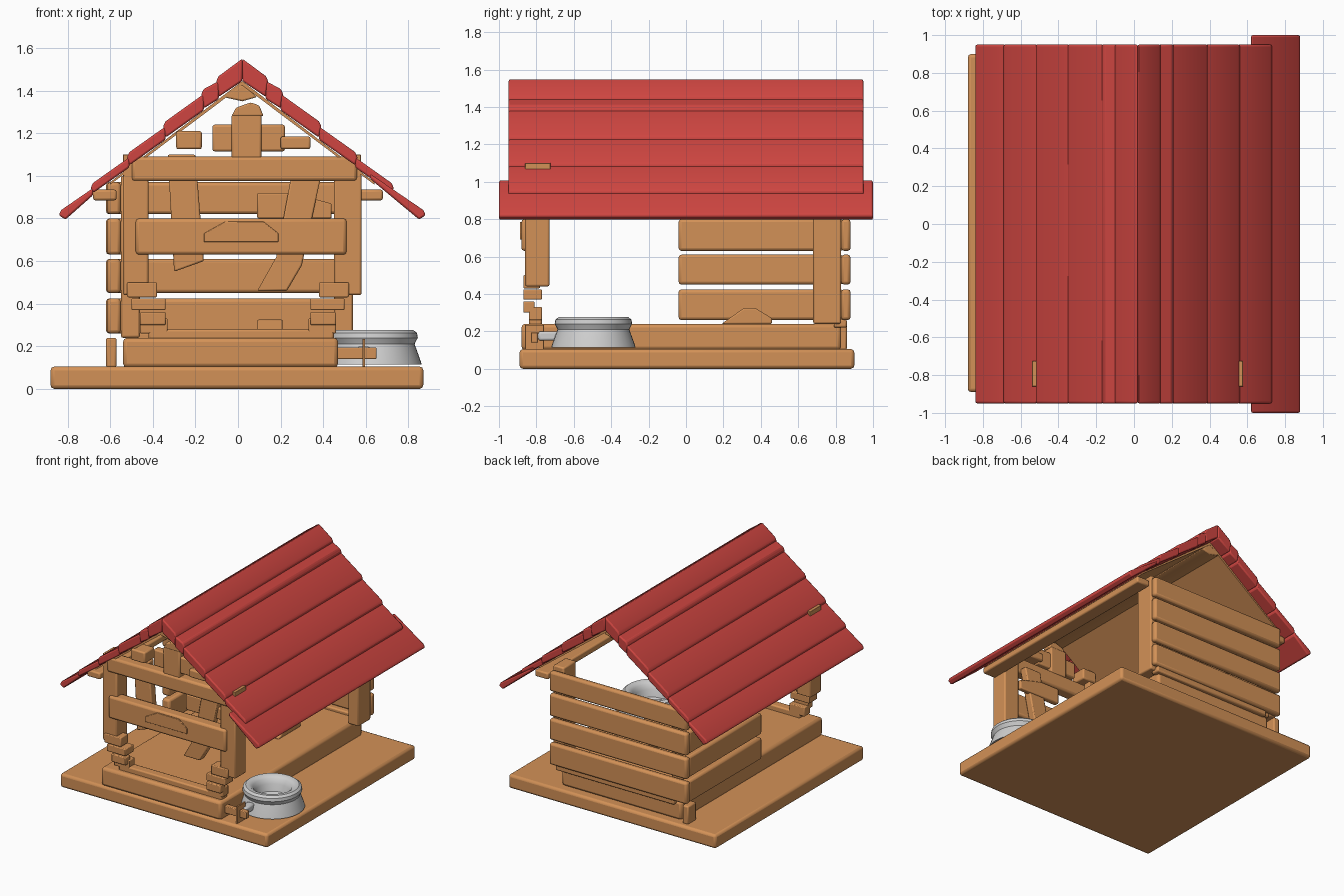
import bpy, math
from mathutils import Matrix

if "Cube" in bpy.data.objects:
    bpy.data.objects.remove(bpy.data.objects["Cube"])


def material(name, rgb):
    m = bpy.data.materials.new(name)
    m.diffuse_color = (*rgb, 1)
    m.use_nodes = True
    m.node_tree.nodes["Principled BSDF"].inputs["Base Color"].default_value = m.diffuse_color
    return m


WOOD = material("warm_wood", (0.65, 0.285, 0.095))
RED = material("roof_red", (0.62, 0.06, 0.052))
METAL = material("light_metal", (0.62, 0.62, 0.62))


def finish(ob, mat, bevel=0.0, seg=2):
    ob.data.materials.append(mat)
    bpy.ops.object.select_all(action='DESELECT')
    bpy.context.view_layer.objects.active = ob
    ob.select_set(True)
    if bevel:
        b = ob.modifiers.new("soft_edges", 'BEVEL')
        b.width, b.segments = bevel, seg
    bpy.ops.object.shade_smooth_by_angle(angle=math.radians(35))
    return ob


def mesh(name, verts, faces):
    me = bpy.data.meshes.new(name)
    me.from_pydata(verts, [], faces)
    ob = bpy.data.objects.new(name, me)
    bpy.context.collection.objects.link(ob)
    return ob


def extrude(name, pts, y0, y1, mat=WOOD, bevel=0.008):
    """Extrude a clockwise-or-not x/z outline along y."""
    area = sum(a[0] * b[1] - b[0] * a[1] for a, b in zip(pts, pts[1:] + pts[:1]))
    if area < 0:
        pts = pts[::-1]
    n = len(pts)
    verts = [(x, y, z) for y in (y0, y1) for x, z in pts]
    faces = [tuple(range(n)), tuple(range(2 * n - 1, n - 1, -1))]
    faces += [(i, i + n, (i + 1) % n + n, (i + 1) % n) for i in range(n)]
    return finish(mesh(name, verts, faces), mat, bevel)


def box(name, x, y, z, mat=WOOD, bevel=0.01):
    return extrude(name, [(x[0], z[0]), (x[1], z[0]), (x[1], z[1]), (x[0], z[1])],
                   y[0], y[1], mat, bevel)


def lathe(name, profile, loc, mat, n=40):
    verts, faces = [], []
    for r, z in profile:
        for i in range(n):
            a = 2 * math.pi * i / n
            verts.append((r * math.cos(a), r * math.sin(a), z))
    for k in range(len(profile) - 1):
        for i in range(n):
            j = (i + 1) % n
            faces.append((k * n + i, k * n + j, (k + 1) * n + j, (k + 1) * n + i))
    faces.append(tuple(range(n - 1, -1, -1)))
    top = (len(profile) - 1) * n
    faces.append(tuple(range(top, top + n)))
    ob = mesh(name, verts, faces)
    ob.location = loc
    return finish(ob, mat)


# Ground board and raised floor
box("base_board", (-0.88, 0.87), (-0.89, 0.90), (0, 0.105), bevel=0.018)
box("raised_floor", (-0.54, 0.47), (-0.88, 0.83), (0.10, 0.24), bevel=0.02)

# Plank walls: full back, half-length left side
for i, (z0, z1) in enumerate([(0.26, 0.425), (0.45, 0.61), (0.63, 0.80), (0.82, 0.97)]):
    box(f"back_plank_{i}", (-0.62, 0.54), (0.83, 0.88), (z0, z1), bevel=0.016)
    box(f"left_plank_{i}", (-0.615, -0.55), (-0.04, 0.84), (z0, z1), bevel=0.016)
box("back_right_post", (0.45, 0.54), (0.68, 0.83), (0.24, 1.0))
box("back_left_post", (-0.55, -0.46), (0.70, 0.83), (0.24, 1.0))
box("back_left_foot", (-0.62, -0.57), (0.76, 0.86), (0.10, 0.24))
box("back_sill", (-0.50, 0.50), (0.79, 0.86), (0.22, 0.265))

# Front frame: posts, cross beams and leaning braces
for side, x0, x1 in (("left", -0.54, -0.42), ("right", 0.45, 0.58)):
    box(f"front_{side}_post", (x0, x1), (-0.86, -0.73), (0.44, 1.06))
for side, x0 in (("left", -0.54), ("right", 0.552)):
    box(f"front_{side}_peg", (x0, x0 + 0.025), (-0.86, -0.725), (1.0, 1.10), bevel=0.003)
box("upper_beam", (-0.50, 0.56), (-0.87, -0.78), (0.975, 1.09), bevel=0.016)
box("middle_beam", (-0.48, 0.51), (-0.88, -0.79), (0.63, 0.80), bevel=0.016)
extrude("beam_plaque", [(-0.16, 0.69), (0.19, 0.69), (0.19, 0.73), (0.12, 0.785),
                        (-0.06, 0.785), (-0.16, 0.73)], -0.888, -0.879, bevel=0.003)
extrude("left_brace", [(-0.33, 1.10), (-0.20, 1.10), (-0.16, 0.60), (-0.30, 0.55)],
        -0.79, -0.73)
extrude("right_brace", [(0.25, 1.0), (0.39, 1.0), (0.30, 0.58), (0.23, 0.46),
                        (0.09, 0.46), (0.18, 0.62)], -0.79, -0.73)
extrude("brace_plate", [(0.09, 0.80), (0.44, 0.80), (0.44, 0.87), (0.25, 0.92), (0.09, 0.92)],
        -0.76, -0.72)

# Gable ornament and short blocks below the roof
box("gable_upright", (-0.03, 0.11), (-0.86, -0.78), (1.08, 1.29))
extrude("gable_tip", [(-0.03, 1.28), (0.12, 1.28), (0.10, 1.33), (0.06, 1.345), (-0.01, 1.32)],
        -0.86, -0.79)
box("gable_crosspiece", (-0.12, 0.22), (-0.85, -0.79), (1.115, 1.24))
box("gable_left_block", (-0.29, -0.17), (-0.88, -0.76), (1.125, 1.21))
box("gable_right_block", (0.20, 0.34), (-0.88, -0.76), (1.125, 1.185))

# Entrance: threshold and stacked corner blocks
box("threshold", (-0.42, 0.45), (-0.84, -0.77), (0.23, 0.28))
for side, s in (("left", -1), ("right", 1)):
    for i, (a, b, y0, y1, z0, z1) in enumerate([
            (0.33, 0.46, -0.84, -0.77, 0.26, 0.33), (0.34, 0.46, -0.87, -0.81, 0.30, 0.36),
            (0.34, 0.50, -0.87, -0.77, 0.37, 0.425), (0.38, 0.52, -0.87, -0.78, 0.43, 0.50)]):
        xs = sorted((s * a, s * b))
        box(f"{side}_corner_block_{i}", xs, (y0, y1), (z0, z1), bevel=0.006)

# Loose wedge on the floor
w = extrude("floor_wedge", [(-0.14, 0.24), (0.13, 0.24), (0.13, 0.27), (0.04, 0.325), (-0.02, 0.325)],
            -0.06, 0.06)
w.matrix_world = Matrix.Translation((0.15, 0.33, 0)) @ Matrix.Rotation(math.pi / 2, 4, 'Z')

# Roof: overlapping planks on both slopes, with timber lining beneath
RIDGE = 0.02
STEPS = [0, 0.11, 0.18, 0.36, 0.53, 0.70, 0.85]


def top(s):
    return 1.55 - 0.85 * s


def under(s):
    return 1.445 - 0.765 * s


for side, sg in (("left", -1), ("right", 1)):
    for i in range(6):
        a, b = STEPS[i], STEPS[i + 1]
        last = i == 5
        lap = 0.012
        outline = [(a, top(a) - 0.012 * (i > 0)), (b, top(b) + lap), (b + 0.012, top(b) - 0.012),
                   (b - 0.02 * last, under(b) + 0.01 * (not last)), (a, under(a))]
        half = 1.0 if last and sg > 0 else 0.95
        if last and sg > 0:
            outline[0] = (0.60, top(0.60) - 0.03)
            outline[-1] = (0.60, under(0.60))
        extrude(f"roof_{side}_plank_{i}", [(RIDGE + sg * s, z) for s, z in outline],
                -half, half, RED, 0.009)
    lining = [(0.0, under(0)), (0.62, under(0.62)), (0.62, under(0.62) - 0.012), (0.0, under(0) - 0.02)]
    extrude(f"roof_{side}_lining", [(RIDGE + sg * s, z) for s, z in lining], -0.86, 0.86, bevel=0)
    xs = sorted((sg * 0.57, sg * 0.68))
    box(f"eave_{side}_beam", xs, (-0.85, 0.85), (0.885, 0.935))
extrude("ridge_beam", [(-0.07, 1.37), (0.02, 1.43), (0.09, 1.37), (0.02, 1.35)], -0.86, 0.86)

# Feeding bowl with hollow rim
lathe("bowl", [(0.225, 0.0), (0.222, 0.012), (0.192, 0.095), (0.198, 0.108), (0.207, 0.125),
               (0.203, 0.148), (0.185, 0.162), (0.16, 0.162), (0.135, 0.145), (0.12, 0.11),
               (0.105, 0.06), (0.07, 0.045)], (0.637, -0.495, 0.115), METAL)

# Bowl holder clip
box("clip_pin", (0.56, 0.62), (-0.79, -0.68), (0.15, 0.20), METAL, 0.012)
box("clip_bar", (0.46, 0.65), (-0.83, -0.79), (0.14, 0.195), bevel=0.005)
box("clip_plate", (0.585, 0.597), (-0.86, -0.76), (0.10, 0.235), bevel=0.002)
